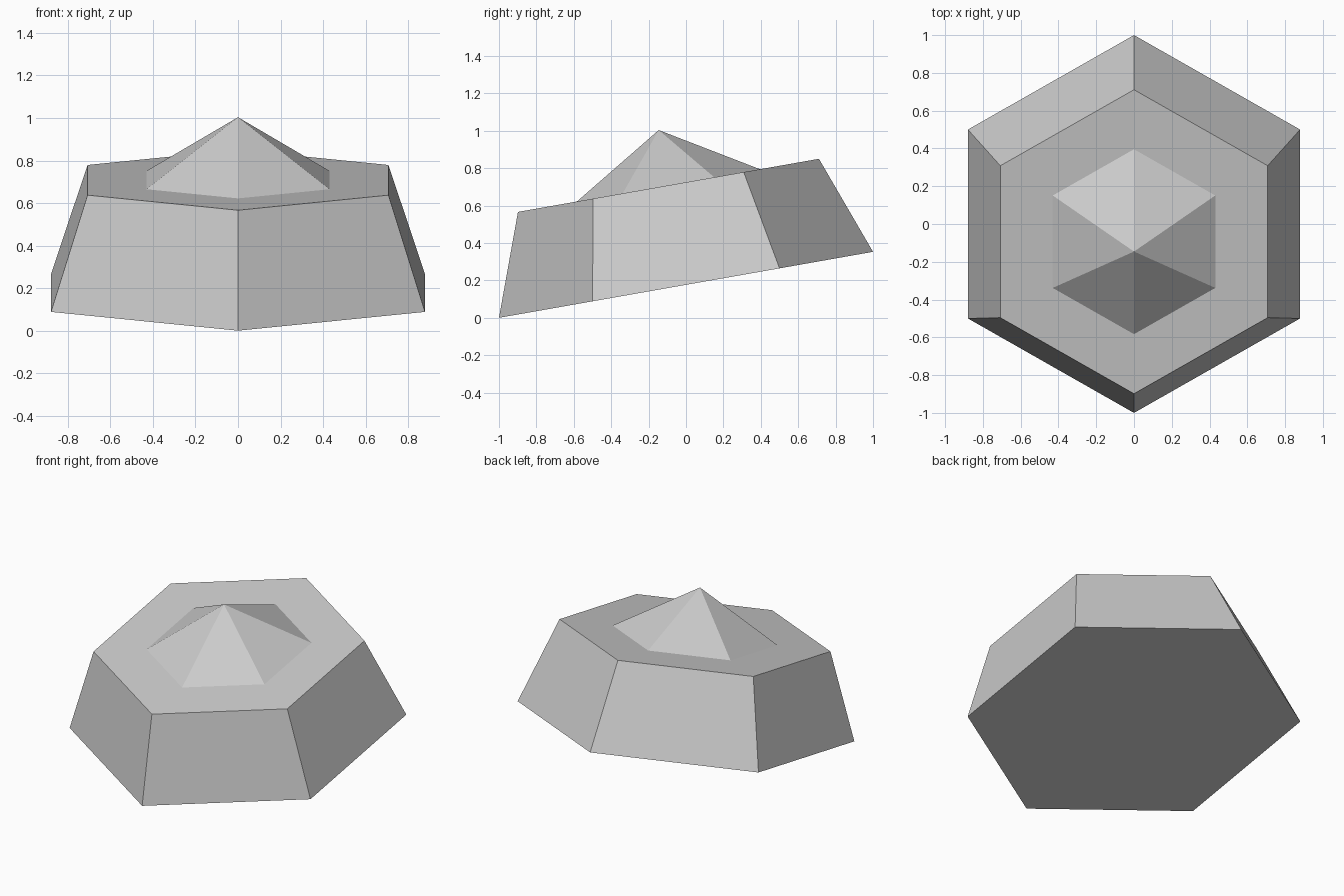
import bpy
import math
from mathutils import Matrix

cube = bpy.data.objects.get("Cube")
if cube:
    bpy.data.objects.remove(cube, do_unlink=True)

# Plain grey for the whole model
grey = bpy.data.materials.new("plain_grey")
grey.use_nodes = True
colour = (0.6, 0.6, 0.6, 1)
grey.diffuse_color = colour
grey.node_tree.nodes["Principled BSDF"].inputs["Base Color"].default_value = colour

TILT = math.radians(10)
RADIUS = 1 / math.cos(TILT)
BODY_HEIGHT = 0.54
PEAK_HEIGHT = 0.3

# Everything leans towards the front about the centre of the underside
lean = Matrix.Translation((0, 0, math.tan(TILT))) @ Matrix.Rotation(TILT, 4, "X")


def hex_part(name, bottom, top, base, height, cap):
    """Six-sided tapered part with corners at the front and back."""
    bpy.ops.mesh.primitive_cone_add(vertices=6, radius1=bottom, radius2=top,
                                    depth=height, end_fill_type=cap)
    part = bpy.context.object
    part.name = name
    part.data.transform(lean @ Matrix.Translation((0, 0, base + height / 2)))
    part.data.materials.append(grey)
    return part


# Tapered body and the pointed peak on its upper face
hex_part("body", RADIUS, 0.817, 0, BODY_HEIGHT, "NGON")
hex_part("peak", 0.497, 0, BODY_HEIGHT, PEAK_HEIGHT, "NOTHING")
